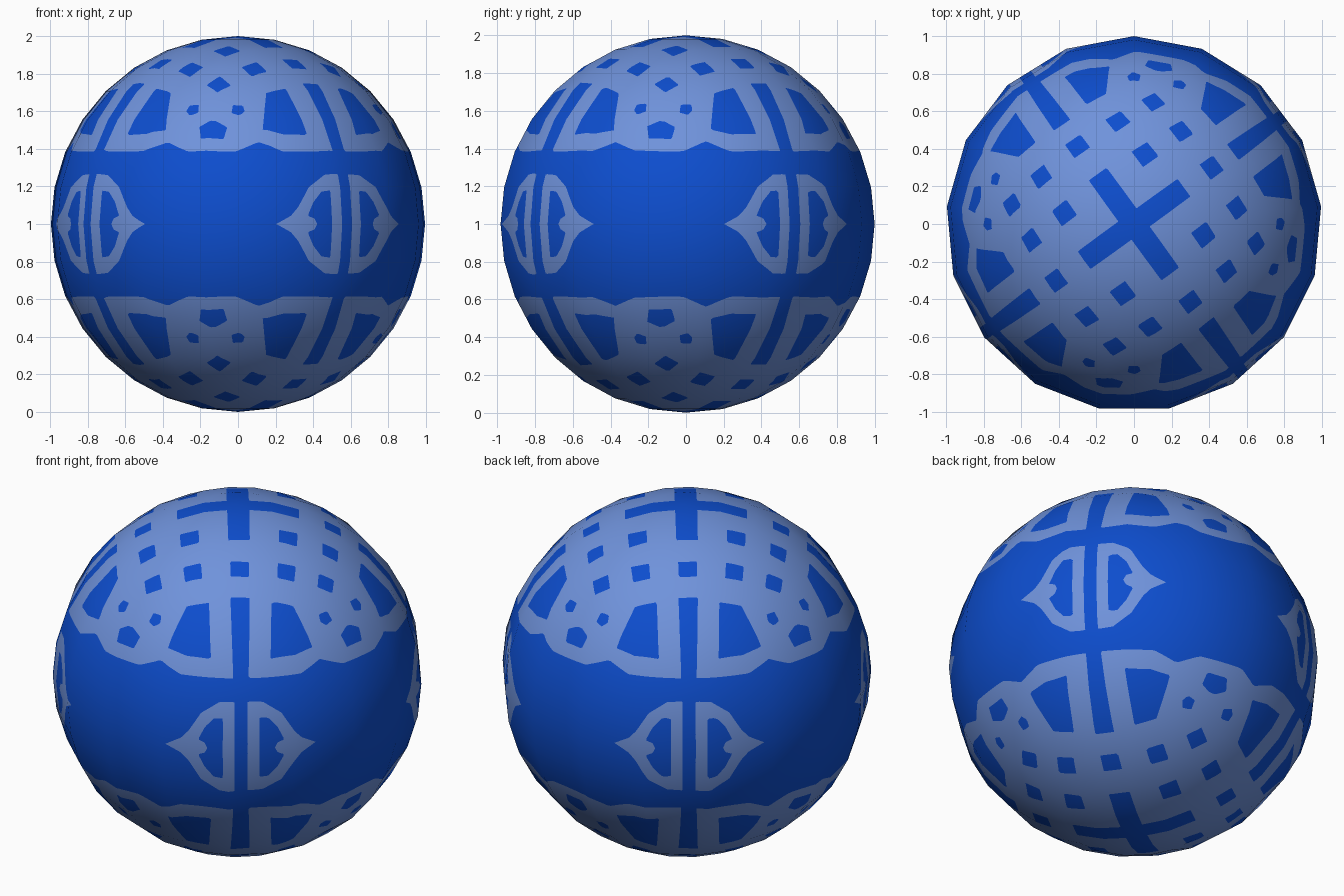
import bpy, bmesh, math
from mathutils import Vector

if "Cube" in bpy.data.objects:
    bpy.data.objects.remove(bpy.data.objects["Cube"])

ANGLE = math.radians(36)          # the knot pattern is turned about z
CA, SA = math.cos(ANGLE), math.sin(ANGLE)

# Outlines in the folded pattern plane (one eighth of a cap)
FAN = [(.098, .385), (.170, .385), (.262, .510), (.200, .555), (.110, .582)]
BEAD = [(.262, .388), (.288, .368), (.312, .392), (.296, .418), (.272, .412)]
CRESCENT = [(.36, .43), (.375, .385), (.40, .37), (.43, .43), (.40, .46)]
# Outlines of the side medallion (one quarter)
MEDAL = [(.036, -1), (.036, .27), (.12, .265), (.22, .20), (.29, .09),
         (.33, .045), (.41, 0), (.41, -1)]
HEART = [(.10, -1), (.10, .18), (.15, .175), (.20, .12), (.237, .045),
         (.20, .03), (.185, 0), (.185, -1)]
SQUARES = [(.139, .139), (.139, .272), (.269, .269), (0, .278)]


def inside(poly, x, y):
    hit = False
    for (x1, y1), (x2, y2) in zip(poly, poly[1:] + poly[:1]):
        if (y1 > y) != (y2 > y) and x < x1 + (y - y1) * (x2 - x1) / (y2 - y1):
            hit = not hit
    return hit


def is_ribbon(co):
    """True where the direction falls on the pale ribbon."""
    d = co.normalized()
    a, b, z = abs(d.x * CA + d.y * SA), abs(d.y * CA - d.x * SA), abs(d.z)
    a, b = min(a, b), max(a, b)
    if z < .3:                                       # side medallions
        return inside(MEDAL, a, z) and not inside(HEART, a, z)
    u, v = a / (1 + z), b / (1 + z)
    off = math.degrees(math.atan2(u, v))             # 0 on axis, 45 on diagonal
    rim = .662 - .04 * max(0, 1 - abs(off - 29) / 8)  # scalloped cap rim
    if math.hypot(u, v) > rim:
        return False
    if u < .030 and (v < .170 or v > .375):          # centre cross, axis strips
        return False
    if any(abs(u - x) < .027 and abs(v - y) < .027 for x, y in SQUARES):
        return False
    if inside(FAN, u, v) or inside(BEAD, u, v):
        return False
    return not inside(CRESCENT, u, v)


def material(name, rgb):
    m = bpy.data.materials.new(name)
    m.diffuse_color = (*rgb, 1)
    m.use_nodes = True
    m.node_tree.nodes["Principled BSDF"].inputs["Base Color"].default_value = m.diffuse_color
    return m


# Ball: coarse facets, each gridded finely so the pattern can be cut in
bm = bmesh.new()
bmesh.ops.create_uvsphere(bm, u_segments=17, v_segments=16, radius=1)
bmesh.ops.subdivide_edges(bm, edges=bm.edges[:], cuts=13, use_grid_fill=True)
bmesh.ops.triangulate(bm, faces=bm.faces[:])

# Cut the ribbon outline exactly through the triangles it crosses
label = {v: is_ribbon(v.co) for v in bm.verts}
for e in [e for e in bm.edges if label[e.verts[0]] != label[e.verts[1]]]:
    v0, v1 = e.verts
    lo, hi = 0.0, 1.0
    for _ in range(8):
        mid = (lo + hi) / 2
        if is_ribbon(v0.co.lerp(v1.co, mid)) == label[v0]:
            lo = mid
        else:
            hi = mid
    bmesh.utils.edge_split(e, v0, min(.97, max(.03, lo)))
for f in bm.faces[:]:
    cut = [v for v in f.verts if v not in label]
    if len(cut) == 2:
        bmesh.utils.face_split(f, cut[0], cut[1])

# Colour each piece by the side of the outline it lies on
for f in bm.faces:
    f.smooth = True
    f.material_index = int(next((label[v] for v in f.verts if v in label), False))

mesh = bpy.data.meshes.new("patterned_ball")
bm.to_mesh(mesh)
bm.free()
mesh.materials.append(material("deep blue", (.004, .075, .62)))
mesh.materials.append(material("pale blue", (.16, .29, .71)))
# Round shading over the coarse outline
mesh.normals_split_custom_set_from_vertices([v.co.normalized() for v in mesh.vertices])
ball = bpy.data.objects.new("patterned_ball", mesh)
ball.location = (0, 0, 1)
bpy.context.collection.objects.link(ball)
